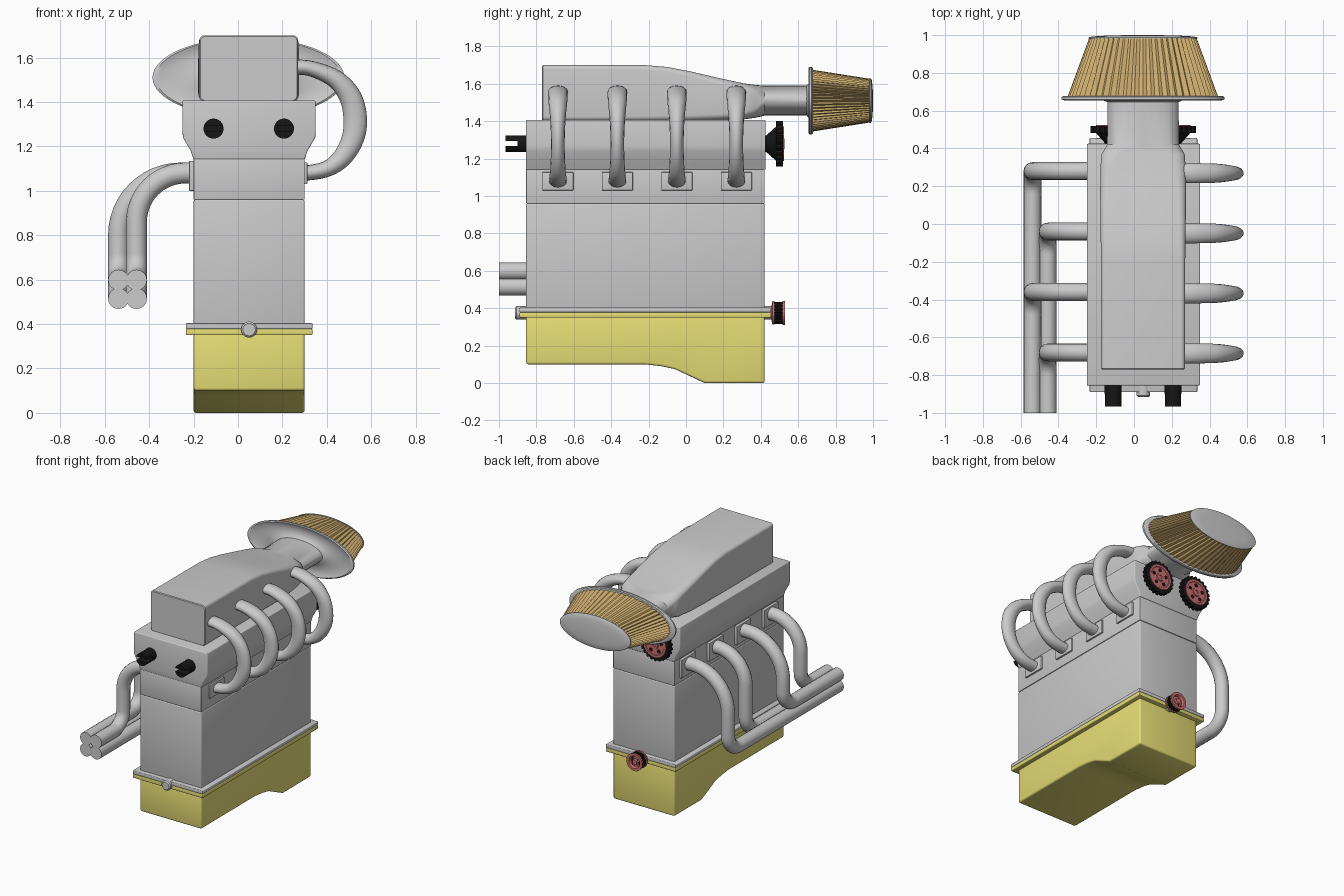
import bpy, bmesh
from math import sin, cos, pi, radians
from mathutils import Vector

if "Cube" in bpy.data.objects:
    bpy.data.objects.remove(bpy.data.objects["Cube"])

CX = 0.05          # engine centreline in x


def mat(name, rgb):
    m = bpy.data.materials.new(name)
    m.diffuse_color = (*rgb, 1)
    m.use_nodes = True
    m.node_tree.nodes["Principled BSDF"].inputs["Base Color"].default_value = m.diffuse_color
    return m


YELLOW = mat("yellow_paint", (0.80, 0.73, 0.18))
TAN = mat("filter_paper", (0.66, 0.45, 0.17))
BLACK = mat("black_rubber", (0.008, 0.008, 0.008))
RED = mat("red_metal", (0.60, 0.16, 0.16))


def finish(name, bm, material=None, smooth=True):
    bmesh.ops.recalc_face_normals(bm, faces=bm.faces)
    me = bpy.data.meshes.new(name)
    bm.to_mesh(me)
    bm.free()
    if smooth:
        me.shade_smooth()
        me.set_sharp_from_angle(angle=radians(35))
    if material:
        me.materials.append(material)
    ob = bpy.data.objects.new(name, me)
    bpy.context.collection.objects.link(ob)
    return ob


def loft(name, rings, material=None, smooth=True):
    """Skin a list of equal-length point rings and cap both ends."""
    bm = bmesh.new()
    rows = [[bm.verts.new(p) for p in r] for r in rings]
    n = len(rows[0])
    for a, b in zip(rows, rows[1:]):
        for i in range(n):
            j = (i + 1) % n
            bm.faces.new((a[i], a[j], b[j], b[i]))
    bm.faces.new(rows[0])
    bm.faces.new(rows[-1])
    return finish(name, bm, material, smooth)


def prism(name, pts, axis, lo, hi, bevel=0.0, material=None):
    """Extrude a 2D outline along x (outline is y,z) or y (outline is x,z)."""
    bm = bmesh.new()
    put = (lambda p, t: (t, p[0], p[1])) if axis == "x" else (lambda p, t: (p[0], t, p[1]))
    a, b = ([bm.verts.new(put(p, t)) for p in pts] for t in (lo, hi))
    n = len(pts)
    bm.faces.new(a)
    bm.faces.new(b)
    for i in range(n):
        bm.faces.new((a[i], a[(i + 1) % n], b[(i + 1) % n], b[i]))
    bmesh.ops.recalc_face_normals(bm, faces=bm.faces)
    if bevel:
        edges = [e for e in bm.edges if e.calc_face_angle(0) > radians(38)]
        bmesh.ops.bevel(bm, geom=edges, offset=bevel, segments=3, profile=0.5, affect="EDGES")
    return finish(name, bm, material)


def box(name, x, y, z, bevel=0.0, material=None):
    outline = [(x[0], z[0]), (x[1], z[0]), (x[1], z[1]), (x[0], z[1])]
    return prism(name, outline, "y", y[0], y[1], bevel, material)


def ellipse(y, cx, cz, rx, rz, n=48):
    return [(cx + rx * cos(2 * pi * i / n), y, cz + rz * sin(2 * pi * i / n)) for i in range(n)]


def lathe(name, cx, cz, profile, material=None, n=32):
    """Turned part about a y axis; profile is (y, radius)."""
    return loft(name, [ellipse(y, cx, cz, r, r, n) for y, r in profile], material)


def sweep(name, pts, radii, normal, n=16):
    """Tube along points; radii are (along normal, across normal)."""
    pts = [Vector(p) for p in pts]
    nrm, rings = Vector(normal), []
    for i, p in enumerate(pts):
        t = (pts[min(i + 1, len(pts) - 1)] - pts[max(i - 1, 0)]).normalized()
        nrm = (nrm - t * nrm.dot(t)).normalized()
        side = t.cross(nrm)
        ra, rb = radii[i]
        rings.append([p + nrm * ra * cos(2 * pi * k / n) + side * rb * sin(2 * pi * k / n)
                      for k in range(n)])
    return loft(name, rings)


def spline(keys, steps=5):
    """Catmull-Rom through tuples of any length."""
    k = [Vector(v) for v in keys]
    k = [k[0]] + k + [k[-1]]
    out = []
    for a, b, c, d in zip(k, k[1:], k[2:], k[3:]):
        for s in range(steps):
            t = s / steps
            out.append(0.5 * (2 * b + (c - a) * t + (2 * a - 5 * b + 4 * c - d) * t * t
                              + (3 * b - a - 3 * c + d) * t ** 3))
    return out + [k[-1]]


def fillet(corners, radii, steps=12):
    """Polyline with rounded inner corners."""
    c = [Vector(p) for p in corners]
    out = [c[0]]
    for a, b, d, r in zip(c, c[1:], c[2:], radii):
        u, v = (a - b).normalized(), (d - b).normalized()
        o = b + (u + v) * r
        for s in range(steps + 1):
            th = pi / 2 * s / steps
            out.append(o - v * r * cos(th) - u * r * sin(th))
    return out + [c[-1]]


# Oil pan with deep sump at the rear, and its gasket flanges
prism("oil_pan", [(-0.855, 0.36), (-0.855, 0.10), (-0.22, 0.10), (-0.13, 0.09), (-0.06, 0.075),
                  (0.10, 0.0), (0.42, 0.0), (0.42, 0.36)], "x", -0.2, 0.3, 0.012, YELLOW)
box("pan_flange", (-0.235, 0.335), (-0.89, 0.455), (0.35, 0.378), 0.005, YELLOW)
box("block_flange", (-0.235, 0.335), (-0.89, 0.455), (0.378, 0.404), 0.005)

# Block, head and valve cover
box("engine_block", (-0.2, 0.3), (-0.855, 0.42), (0.39, 0.96), 0.008)
box("cylinder_head", (-0.2, 0.3), (-0.855, 0.42), (0.96, 1.145), 0.004)
half = [(0.25, 1.14), (0.263, 1.18), (0.298, 1.24), (0.30, 1.27), (0.30, 1.407)]
prism("valve_cover", [(CX + x, z) for x, z in half] + [(CX - x, z) for x, z in reversed(half)],
      "y", -0.855, 0.425, 0.006)

# Crankshaft and its rear pulley
lathe("crankshaft", CX, 0.375, [(-0.915, 0.028), (-0.907, 0.036), (0.47, 0.036)])
lathe("crank_pulley", CX, 0.375, [(0.455, 0.03), (0.462, 0.063), (0.472, 0.063), (0.474, 0.05),
      (0.515, 0.05), (0.517, 0.064), (0.53, 0.064), (0.53, 0.045), (0.515, 0.038),
      (0.515, 0.022), (0.527, 0.018)], RED)


def toothed(cx, cz, r, depth, teeth):
    out = []
    for i in range(teeth):
        for f, rr in ((0, r - depth), (0.3, r), (0.6, r), (0.85, r - depth)):
            a = 2 * pi * (i + f) / teeth
            out.append((cx + rr * cos(a), cz + rr * sin(a)))
    return out


prism("crank_pulley_teeth", toothed(CX, 0.375, 0.059, 0.006, 18), "y", 0.474, 0.515, 0, BLACK)

# Camshafts: slotted front ends and toothed rear gears
for side, x in (("left", -0.11), ("right", 0.207)):
    lathe(f"cam_nose_{side}", x, 1.28, [(-0.90, 0.045), (-0.84, 0.045)], BLACK)
    for s in (1, -1):
        arc = [(x + 0.045 * cos(a), 1.28 + s * 0.045 * sin(a))
               for a in (0.3 + (pi - 0.6) * i / 14 for i in range(15))]
        prism(f"cam_prong_{side}_{'upper' if s > 0 else 'lower'}", arc, "y", -0.965, -0.895, 0, BLACK)
    lathe(f"cam_hub_{side}", x, 1.28, [(0.40, 0.045), (0.43, 0.045), (0.48, 0.09), (0.49, 0.09)], BLACK)
    prism(f"cam_gear_{side}", toothed(x, 1.28, 0.122, 0.01, 22), "y", 0.482, 0.518, 0, BLACK)
    lathe(f"cam_plate_{side}", x, 1.28, [(0.50, 0.092), (0.523, 0.092), (0.523, 0.078), (0.52, 0.075),
          (0.52, 0.03), (0.526, 0.028), (0.526, 0.014), (0.521, 0.012)], RED)
    for i in range(5):
        a = 2 * pi * i / 5 + pi / 2
        lathe(f"cam_hole_{side}_{i + 1}", x + 0.054 * cos(a), 1.28 + 0.054 * sin(a),
              [(0.51, 0.014), (0.5215, 0.014)], BLACK, 14)


# Intake plenum: rounded box blending into the oval duct
def rounded(y, hw, top, bottom, rx, rz, n=7):
    hz, cz, out = (top - bottom) / 2, (top + bottom) / 2, []
    for q, (sx, sz) in enumerate(((1, 1), (-1, 1), (-1, -1), (1, -1))):
        for i in range(n):
            a = pi / 2 * (q + i / (n - 1) * 0.98 + 0.01)
            out.append((0.048 + sx * (hw - rx) + rx * cos(a), y, cz + sz * (hz - rz) + rz * sin(a)))
    return out


stations = [(-0.77, 0.217, 1.695, 1.407, 0.02, 0.02), (-0.765, 0.222, 1.70, 1.402, 0.022, 0.022),
            (-0.22, 0.223, 1.70, 1.402, 0.025, 0.025), (-0.10, 0.224, 1.69, 1.402, 0.03, 0.028),
            (0.02, 0.226, 1.667, 1.402, 0.035, 0.03), (0.18, 0.227, 1.63, 1.404, 0.045, 0.035),
            (0.31, 0.225, 1.602, 1.41, 0.06, 0.04), (0.37, 0.22, 1.594, 1.418, 0.09, 0.05),
            (0.42, 0.19, 1.59, 1.43, 0.187, 0.078), (0.66, 0.188, 1.59, 1.43, 0.187, 0.078)]
loft("intake_plenum", [rounded(*s) for s in stations])

# Oval air filter: dished base plate, pleated cone and end cap
FX, FZ = 0.047, 1.51
loft("filter_base", [ellipse(y, FX, FZ, rx, rz, 64) for y, rx, rz in (
    (0.645, 0.188, 0.080), (0.655, 0.21, 0.092), (0.665, 0.26, 0.11), (0.667, 0.36, 0.145),
    (0.659, 0.40, 0.165), (0.655, 0.418, 0.175), (0.66, 0.432, 0.18), (0.672, 0.432, 0.18),
    (0.678, 0.42, 0.175))])
PLEATS = 56


def pleated(y, rx, rz):
    pts = ellipse(y, FX, FZ, rx, rz, PLEATS * 2)
    inner = ellipse(y, FX, FZ, rx * 0.95, rz * 0.95, PLEATS * 2)
    return [inner[i] if i % 2 else pts[i] for i in range(PLEATS * 2)]


loft("filter_pleats", [pleated(0.67, 0.40, 0.166), pleated(0.988, 0.283, 0.116)], TAN, False)
loft("filter_cap", [ellipse(y, FX, FZ, 0.288 * k, 0.119 * k, 64) for y, k in (
    (0.982, 0.97), (0.982, 1.0), (0.988, 1.0), (0.993, 0.93), (0.997, 0.7), (1.0, 0.3), (1.0, 0.05))])

# Intake runners: (x, z, radius along y, radius in plane)
RUNNER = spline([(0.24, 1.557, 0.053, 0.034), (0.33, 1.55, 0.053, 0.035), (0.44, 1.502, 0.05, 0.042),
                 (0.507, 1.42, 0.042, 0.05), (0.528, 1.32, 0.037, 0.053), (0.515, 1.23, 0.037, 0.05),
                 (0.465, 1.145, 0.041, 0.043), (0.39, 1.095, 0.046, 0.036), (0.28, 1.077, 0.048, 0.034)])
for i in range(4):
    y = -0.685 + 0.318 * i
    sweep(f"intake_runner_{i + 1}", [(p[0], y, p[1]) for p in RUNNER],
          [(p[2], p[3]) for p in RUNNER], (0, 1, 0))
    box(f"intake_flange_{i + 1}", (0.28, 0.312), (y - 0.083, y + 0.083), (1.03, 1.128), 0.003)

# Exhaust headers: drop down the left side, then run forward as a 2x2 bundle
for i in range(4):
    y = -0.68 + 0.32 * i
    x = -0.538 if i % 2 else -0.457
    z = 0.515 if i > 1 else 0.598
    path = fillet([(-0.17, y, 1.08), (x, y, 1.08), (x, y, z), (x, -1.0, z)],
                  [0.22 if i % 2 == 0 else 0.28, 0.12])
    sweep(f"exhaust_pipe_{i + 1}", path, [(0.047, 0.047)] * len(path), (0, 1, 0))
    box(f"exhaust_flange_{i + 1}", (-0.22, -0.18), (y - 0.083, y + 0.083), (1.0, 1.135), 0.003)
